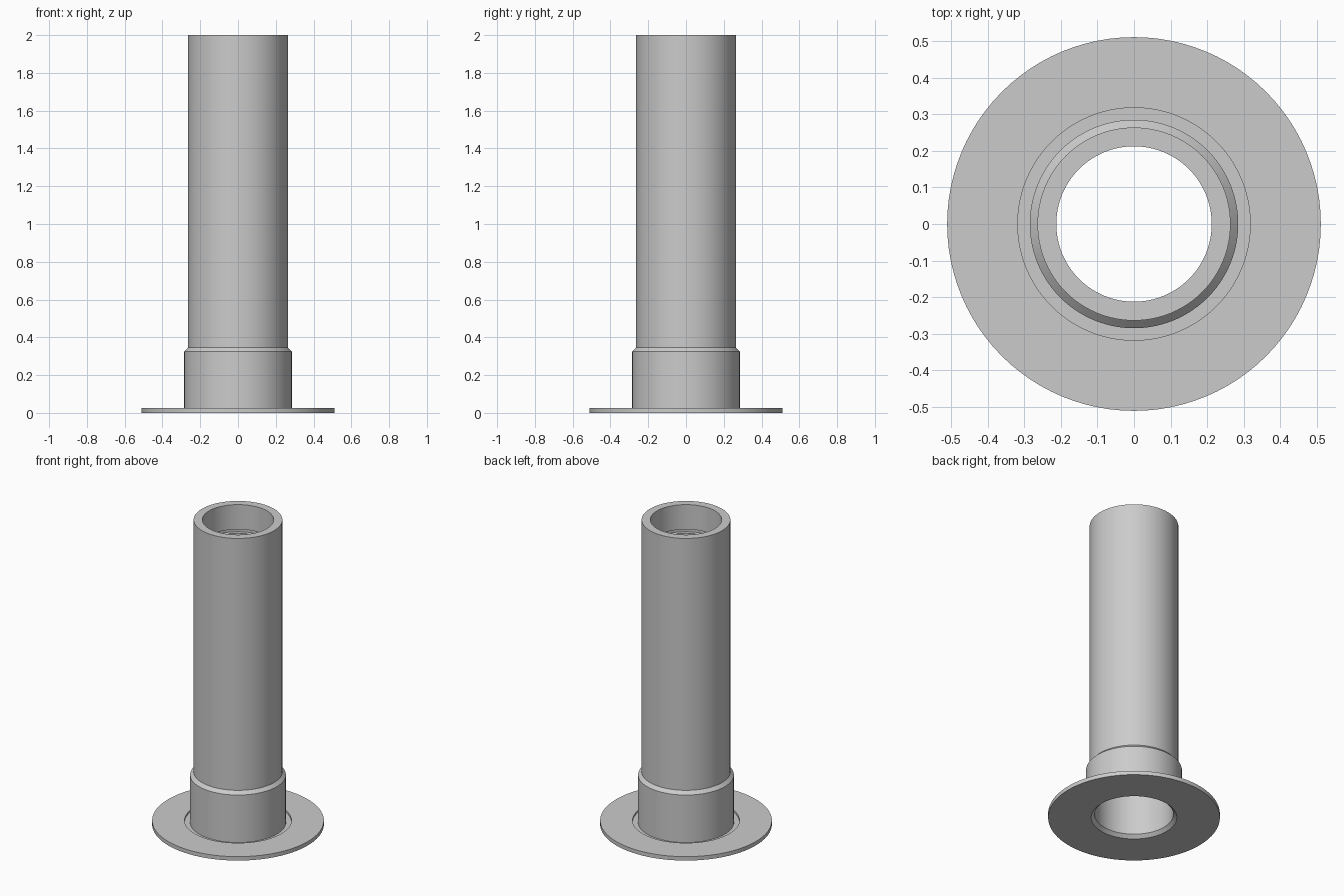
import bpy
import bmesh
import math

cube = bpy.data.objects.get("Cube")
if cube:
    bpy.data.objects.remove(cube, do_unlink=True)

grey = bpy.data.materials.new("plain grey")
grey.use_nodes = True
colour = (0.6, 0.6, 0.6, 1)
grey.diffuse_color = colour
grey.node_tree.nodes["Principled BSDF"].inputs["Base Color"].default_value = colour


def revolve(name, profile, steps=96):
    """Turn a (radius, height) profile around the z axis."""
    bm = bmesh.new()
    verts = [bm.verts.new((r, 0, z)) for r, z in profile]
    edges = [bm.edges.new(pair) for pair in zip(verts, verts[1:])]
    bmesh.ops.spin(bm, geom=verts + edges, cent=(0, 0, 0), axis=(0, 0, 1),
                   angle=math.tau, steps=steps, use_duplicate=False)
    bmesh.ops.remove_doubles(bm, verts=bm.verts, dist=0.0001)
    bmesh.ops.recalc_face_normals(bm, faces=bm.faces)
    # The outermost wall must point away from the axis
    wall = max(bm.faces, key=lambda f: f.calc_center_median().xy.length)
    if wall.normal.dot(wall.calc_center_median()) < 0:
        bmesh.ops.reverse_faces(bm, faces=bm.faces)
    mesh = bpy.data.meshes.new(name)
    bm.to_mesh(mesh)
    bm.free()
    mesh.materials.append(grey)
    obj = bpy.data.objects.new(name, mesh)
    bpy.context.collection.objects.link(obj)
    bpy.ops.object.select_all(action="DESELECT")
    obj.select_set(True)
    bpy.context.view_layer.objects.active = obj
    bpy.ops.object.shade_smooth_by_angle(angle=math.radians(30))
    return obj


# Shared seams between the flange and the pipe
outer_seam = (0.285, 0.013)
inner_seam = (0.234, 0.021)

# Thin flange with a shallow recess on top and a chamfered hole below
revolve("base_flange", [
    outer_seam, (0.318, 0.013), (0.318, 0.026), (0.511, 0.026),
    (0.511, 0), (0.255, 0), inner_seam,
])

# Hollow pipe: wider lower bore, ring groove near the mouth, chamfered collar
revolve("pipe_with_collar", [
    inner_seam, (0.234, 0.345), (0.2125, 0.366),
    (0.2125, 1.812), (0.234, 1.812), (0.234, 1.837), (0.2125, 1.837),
    (0.2125, 2), (0.264, 2),
    (0.264, 0.346), (0.285, 0.325), outer_seam,
])
